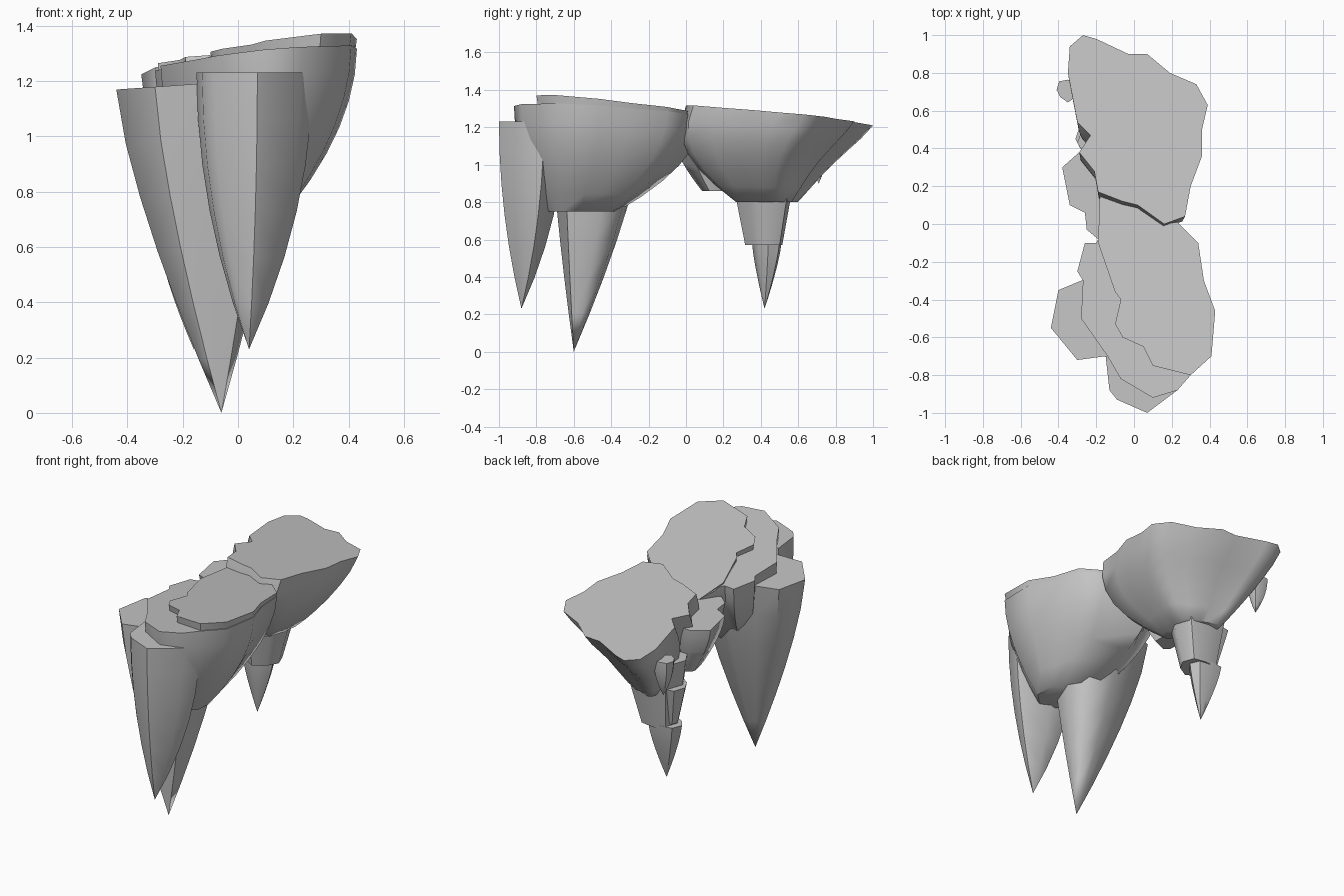
import bpy
import bmesh
import math
from mathutils import Vector

if "Cube" in bpy.data.objects:
    bpy.data.objects.remove(bpy.data.objects["Cube"], do_unlink=True)

stone = bpy.data.materials.new("grey_stone")
stone.use_nodes = True
stone.diffuse_color = (.56, .56, .56, 1)
stone.node_tree.nodes["Principled BSDF"].inputs["Base Color"].default_value = stone.diffuse_color


def rock(name, outline, height, base, end=0, power=1, slope=(0, 0), sway=0, steps=6):
    """Taper a flat-topped outline towards a base point.

    end is the width left at the base (zero makes a tip), power rounds the
    flanks, slope tilts the top along x and y, sway leans the middle forward.
    """
    base = Vector(base)
    tops = [Vector((x, y, height + slope[0] * x + slope[1] * y)) for x, y in outline]
    bm = bmesh.new()
    loops = []
    for step in range(steps + 1):
        t = step / steps
        width = 1 - (1 - end) * t ** power
        loop = []
        for top in tops:
            point = base + (top - base) * width
            point.y -= sway * math.sin(math.pi * t)
            point.z = top.z + (base.z - top.z) * t
            loop.append(bm.verts.new(point))
        loops.append(loop)
    bm.faces.new(loops[0])
    if end:
        bm.faces.new(loops[-1])
    for upper, lower in zip(loops, loops[1:]):
        for i in range(len(outline)):
            bm.faces.new((upper[i - 1], upper[i], lower[i], lower[i - 1]))
    bmesh.ops.remove_doubles(bm, verts=bm.verts, dist=.0001)
    bmesh.ops.recalc_face_normals(bm, faces=bm.faces)
    mesh = bpy.data.meshes.new(name)
    bm.to_mesh(mesh)
    bm.free()
    mesh.materials.append(stone)
    ob = bpy.data.objects.new(name, mesh)
    bpy.context.collection.objects.link(ob)
    bpy.ops.object.select_all(action="DESELECT")
    ob.select_set(True)
    bpy.context.view_layer.objects.active = ob
    bpy.ops.object.shade_smooth_by_angle(angle=math.radians(55))


def rough_ring(x, y, radius_x, radius_y, sides=8):
    """Slightly irregular oval outline around a centre."""
    ring = []
    for i in range(sides):
        angle = math.tau * i / sides
        wobble = 1 + .1 * math.sin(angle * 3)
        ring.append((x + radius_x * wobble * math.cos(angle), y + radius_y * wobble * math.sin(angle)))
    return ring


# Edge shared by the front plateau and the body under it
shared_edge = [(.23, .01), (.34, -.1), (.37, -.3), (.43, -.46), (.41, -.7), (.3, -.8)]

# Front island: plateau, body and two hanging spikes
plateau_edge = [(-.18, .17), (-.06, .12), (.02, .1), (.16, 0)] + shared_edge + [
    (.1, -.75), (.05, -.65), (-.06, -.6), (-.1, -.53), (-.07, -.4), (-.1, -.36), (-.19, -.1)]
rock("front_plateau", plateau_edge, 1.265, (.1, -.4, 1.22), end=.94, slope=(.1, -.095), steps=1)

body_edge = [(-.1, .08)] + shared_edge + [
    (.23, -.88), (.1, -.92), (-.07, -.82), (-.14, -.7), (-.28, -.5),
    (-.27, -.3), (-.3, -.25), (-.26, -.1), (-.2, -.1)]
rock("front_body", body_edge, 1.25, (.05, -.64, .75), end=.38, power=1.9, slope=(.09, -.06))

front_spike_edge = [(-.15, -.7), (-.13, -.88), (-.09, -.93), (.07, -1), (.23, -.88), (.27, -.76), (.05, -.65)]
rock("front_spike", front_spike_edge, 1.23, (.04, -.88, .23), power=2)

left_spike_edge = [(-.44, -.55), (-.4, -.35), (-.28, -.3), (-.1, -.22), (.1, -.25), (.2, -.4), (.1, -.65),
                   (-.15, -.7), (-.3, -.72)]
rock("left_spike", left_spike_edge, 1.2, (-.06, -.6, 0), power=1.35, slope=(.07, 0))

# Back island: broad plateau narrowing to a stepped column
island_edge = [(-.27, 1), (-.2, .98), (-.03, .9), (.07, .9), (.19, .8), (.33, .74), (.39, .63),
               (.36, .5), (.36, .36), (.3, .2), (.27, .04), (.16, 0), (.02, .1), (-.06, .12),
               (-.19, .17), (-.21, .28), (-.29, .38), (-.23, .47), (-.3, .54), (-.35, .8), (-.34, .94)]
rock("back_island", island_edge, 1.31, (-.1, .4, .8), end=.33, power=1.6, slope=(.04, -.09), sway=.08)
rock("back_column", rough_ring(-.1, .43, .2, .18), 1, (-.16, .42, .57), end=.55)
rock("back_spike", rough_ring(-.17, .44, .11, .08), .59, (-.16, .42, .23), power=1.3)
rock("column_ledge", rough_ring(-.21, .45, .1, .1), .84, (-.19, .43, .6), end=.5, steps=2)
rock("side_pebble", rough_ring(-.35, .71, .06, .06), 1.13, (-.34, .71, .9), power=2)

# Low ledge bridging the two islands
ledge_edge = [(-.29, .38), (-.38, .3), (-.34, .1), (-.26, .06), (-.25, -.03), (-.19, -.08),
              (0, 0), (0, .3), (-.1, .38)]
rock("side_ledge", ledge_edge, 1.19, (-.12, .25, .86), end=.5, power=1.5, slope=(.08, 0))
